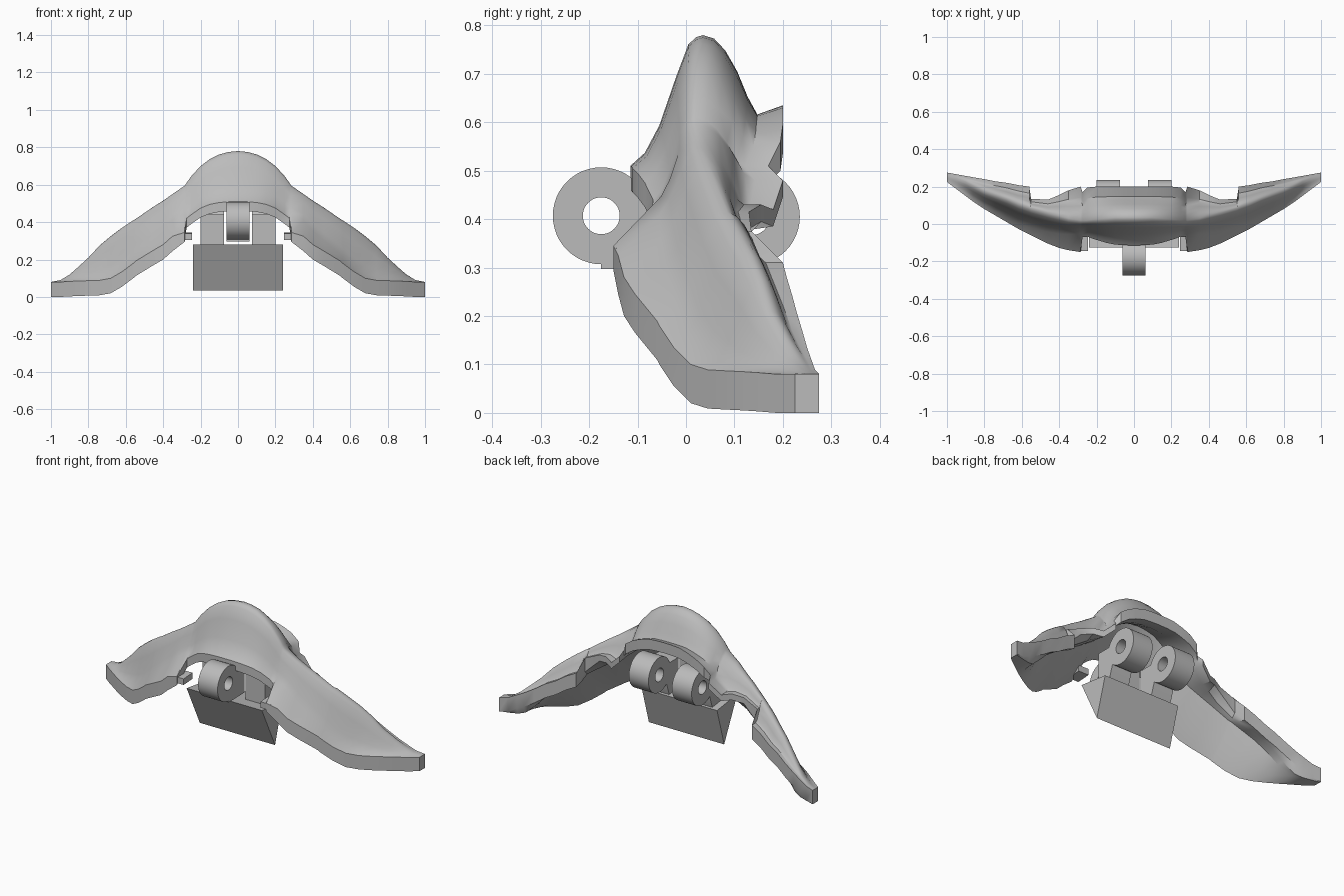
import bpy, bmesh, math

cube = bpy.data.objects.get("Cube")
if cube:
    bpy.data.objects.remove(cube, do_unlink=True)

GREY = (0.5, 0.5, 0.5, 1)
grey = bpy.data.materials.new("plain grey")
grey.use_nodes = True
grey.diffuse_color = GREY
grey.node_tree.nodes["Principled BSDF"].inputs["Base Color"].default_value = GREY


def finish(name, bm, angle=35):
    """Turn a bmesh into a shaded, coloured object."""
    bmesh.ops.recalc_face_normals(bm, faces=bm.faces[:])
    mesh = bpy.data.meshes.new(name)
    bm.to_mesh(mesh)
    bm.free()
    mesh.materials.append(grey)
    obj = bpy.data.objects.new(name, mesh)
    bpy.context.scene.collection.objects.link(obj)
    bpy.ops.object.select_all(action='DESELECT')
    obj.select_set(True)
    bpy.context.view_layer.objects.active = obj
    bpy.ops.object.shade_smooth_by_angle(angle=math.radians(angle))
    return obj


def loft(name, rings, angle=35):
    """Skin a row of closed sections and cap both ends."""
    bm = bmesh.new()
    loops = [[bm.verts.new(p) for p in ring] for ring in rings]
    count = len(loops[0])
    for a, b in zip(loops, loops[1:]):
        for i in range(count):
            j = (i + 1) % count
            bm.faces.new((a[i], a[j], b[j], b[i]))
    bm.faces.new(loops[0])
    bm.faces.new(loops[-1])
    return finish(name, bm, angle)


def prism(name, profile, x0, x1):
    """Extrude a side profile along x."""
    return loft(name, [[(x, y, z) for y, z in profile] for x in (x0, x1)])


def knuckle(name, x0, x1, y, z, outer=0.1, inner=0.038, sides=48):
    """Pierced hinge barrel with its axis along x."""
    bm = bmesh.new()
    rows = []
    for x, r in ((x0, inner), (x0, outer), (x1, outer), (x1, inner)):
        turn = [2 * math.pi * i / sides for i in range(sides)]
        rows.append([bm.verts.new((x, y + r * math.cos(t), z + r * math.sin(t))) for t in turn])
    for a, b in zip(rows, rows[1:] + rows[:1]):
        for i in range(sides):
            j = (i + 1) % sides
            bm.faces.new((a[i], a[j], b[j], b[i]))
    return finish(name, bm)


# Swept shell: x, front y, front bottom z, ridge y, ridge z, back y, back top z
stations = [
    (0, -.115, .46, .035, .78, .2, .635),
    (.05, -.113, .459, .035, .775, .2, .634),
    (.1, -.11, .455, .035, .762, .2, .63),
    (.15, -.1, .445, .03, .737, .2, .615),
    (.2, -.085, .425, .025, .7, .2, .595),
    (.25, -.068, .39, .02, .645, .195, .56),
    (.275, -.07, .37, .02, .61, .17, .51),
    (.285, -.15, .295, .02, .595, .2, .48),
    (.35, -.14, .245, .03, .55, .18, .42),
    (.4, -.128, .2, .045, .515, .155, .43),
    (.46, -.105, .165, .06, .477, .13, .415),
    (.55, -.06, .11, .085, .415, .135, .375),
    (.56, -.055, .1, .09, .41, .2, .31),
    (.62, -.025, .055, .11, .37, .208, .28),
    (.68, .01, .02, .135, .325, .22, .24),
    (.74, .045, .009, .155, .275, .228, .21),
    (.8, .08, .007, .175, .21, .24, .17),
    (.86, .12, .005, .205, .155, .25, .135),
    (.9, .15, .003, .225, .12, .257, .115),
    (.95, .187, 0, .245, .09, .266, .09),
    (1, .225, 0, .26, .08, .275, .08),
]


def section(x, fy, fz, ry, rz, by, bz):
    centre = x < .26
    wall = .05 if x < .3 else .08
    flange = .06 if centre else .035 if x < .5 else .08
    top = fz + wall
    # A ledge widens toward the arch so the face above it stays even
    ledge = max(0, 1 - (x - .285) / .32) if x > .28 else 0
    ay, az = fy + .08 * ledge, top + .085 * ledge

    def front(u, v):
        return (x, ay + (ry - ay) * u, az + (rz - az) * v)

    def back(u, v):
        return (x, ry + (by - ry) * u, rz + (bz - rz) * v)

    hollow = fz + max(0, rz - fz - .14)
    return [
        (x, fy, fz), (x, fy, top),
        front(.2, .1), front(.4, .31), front(.63, .68), front(.8, .93), front(.91, .985),
        (x, ry, rz),
        back(.14, .05), back(.28, .22), back(.43, .52), back(.56, .88),
        back(.68, 1.13 if centre else 1), (x, by, bz),
        (x, by, max(0, bz - flange)),
        (x, ry + (by - ry) * .6, max(fz, min(hollow, bz - flange + .01))),
        (x, ry, hollow),
        (x, fy + (ry - fy) * .45, fz + (hollow - fz) * .35),
    ]


left_side = [section(*s) for s in stations]
right_side = [[(-x, y, z) for x, y, z in ring] for ring in left_side[:0:-1]]
loft("winged_shell", right_side + left_side, 34)

# Hinge barrels: one in front, two behind
knuckle("front_knuckle", -.062, .062, -.175, .407)
for side, label in ((1, "left"), (-1, "right")):
    knuckle(label + "_rear_knuckle", side * .075, side * .2, .135, .405)
    # Webs joining the rear barrels to the wedge
    prism(label + "_rear_web", [(-.04, .25), (-.04, .44), (.06, .44), (.07, .33), (.04, .24)],
          side * .075, side * .2)
    # Small hook beside the arch
    prism(label + "_hook", [(-.145, .305), (-.145, .34), (-.065, .345), (-.065, .31)],
          side * .245, side * .31)

# Web and foot behind the front barrel
prism("front_web", [(-.175, .297), (-.175, .32), (-.115, .4), (-.1, .47), (-.03, .47),
                    (-.03, .3)], -.062, .062)

# Wedge shaped counterweight
prism("wedge_block", [(-.125, .28), (.06, .255), (-.005, .035)], -.24, .24)
